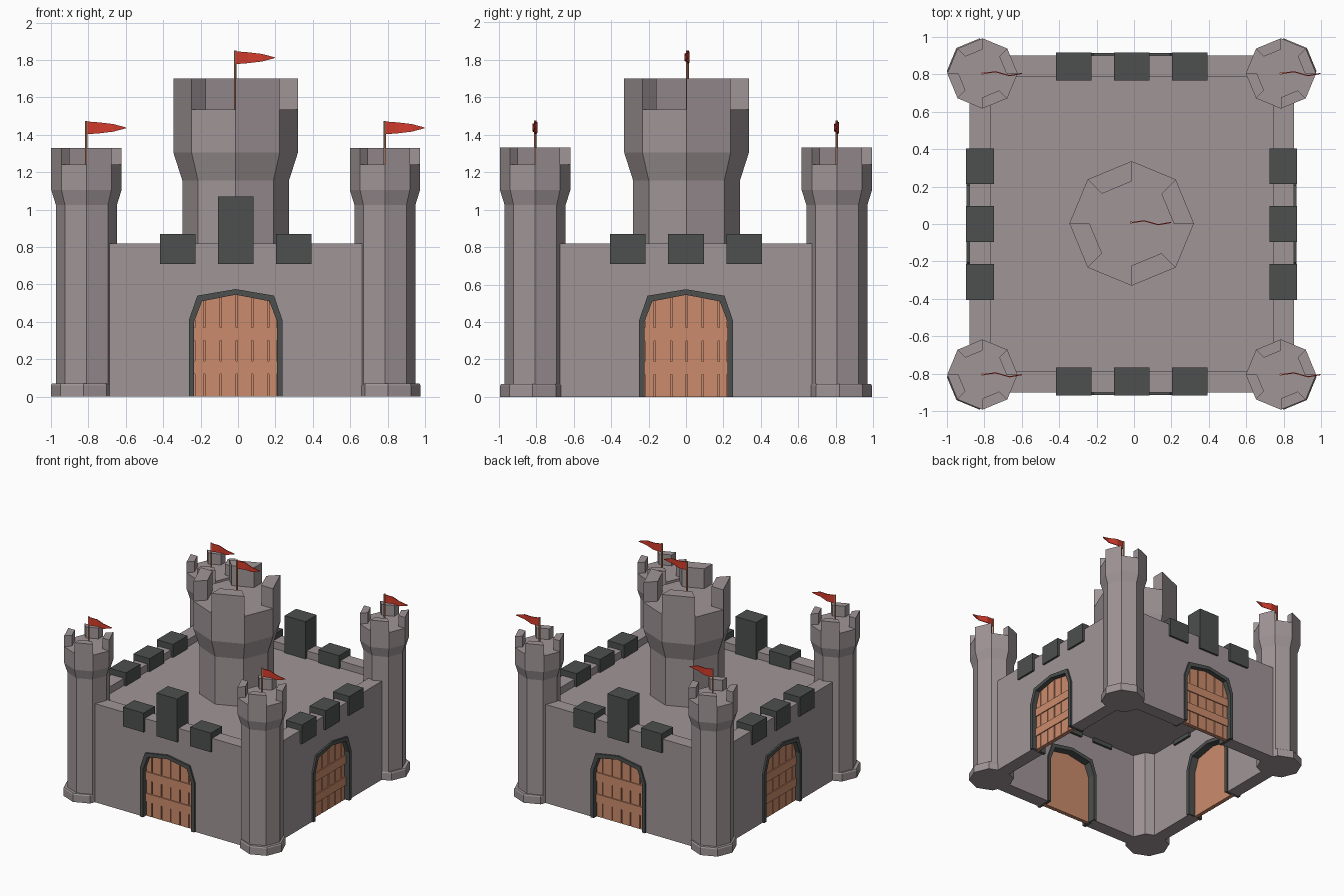
import bpy, bmesh, math
from mathutils import Matrix, Vector

if "Cube" in bpy.data.objects:
    bpy.data.objects.remove(bpy.data.objects["Cube"])

CX = -0.0125  # castle axis; flags stick out to +x


def material(name, rgb):
    m = bpy.data.materials.new(name)
    m.diffuse_color = (*rgb, 1)
    m.use_nodes = True
    m.node_tree.nodes["Principled BSDF"].inputs["Base Color"].default_value = m.diffuse_color
    return m


STONE = material("warm grey stone", (0.35, 0.30, 0.31))
DARK = material("dark grey stone", (0.075, 0.08, 0.08))
WOOD = material("orange wood", (0.60, 0.26, 0.15))
RED = material("red cloth", (0.65, 0.045, 0.025))


def finish(bm, name, mat, xf=None):
    bmesh.ops.recalc_face_normals(bm, faces=bm.faces)
    if xf is not None:
        bm.transform(xf)
    me = bpy.data.meshes.new(name)
    bm.to_mesh(me)
    bm.free()
    me.materials.append(mat)
    ob = bpy.data.objects.new(name, me)
    bpy.context.collection.objects.link(ob)
    return ob


def add_prism(bm, base, offset):
    """Extrude a closed 3D outline along an offset."""
    a = [bm.verts.new(p) for p in base]
    b = [bm.verts.new(Vector(p) + Vector(offset)) for p in base]
    bm.faces.new(a)
    bm.faces.new(b[::-1])
    n = len(a)
    for i in range(n):
        j = (i + 1) % n
        bm.faces.new((a[i], a[j], b[j], b[i]))


def panel(name, mat, outlines, d0, d1, xf):
    """Upright slabs from (u, z) outlines, lying between distances d0 and d1 from the axis."""
    bm = bmesh.new()
    for o in outlines:
        add_prism(bm, [(u, -d0, z) for u, z in o], (0, d0 - d1, 0))
    return finish(bm, name, mat, xf)


def rect(u0, u1, z0, z1):
    return [(u0, z0), (u1, z0), (u1, z1), (u0, z1)]


def ring_point(r, k, z):
    a = k * math.pi / 4
    return Vector((r * math.cos(a), r * math.sin(a), z))


def octagon_tower(name, profile, merlon, x, y):
    """Eight-sided tower from (radius, z) rings, with wedge merlons on alternate sides."""
    bm = bmesh.new()
    rings = [[bm.verts.new(ring_point(r, k, z)) for k in range(8)] for r, z in profile]
    for lo, hi in zip(rings, rings[1:]):
        for k in range(8):
            j = (k + 1) % 8
            bm.faces.new((lo[k], lo[j], hi[j], hi[k]))
    bm.faces.new(rings[0][::-1])
    bm.faces.new(rings[-1])
    if merlon:
        r_in, top = merlon
        r, z = profile[-1]
        for k in (0, 2, 4, 6):
            add_prism(bm, [ring_point(r, k, z), ring_point(r, k + 1, z),
                           ring_point(r_in, k + 1, z), ring_point(r_in, k, z)], (0, 0, top - z))
    return finish(bm, name, STONE, Matrix.Translation((x, y, 0)))


def flag(name, x, y, z_floor, z_top):
    # thin pole
    bm = bmesh.new()
    add_prism(bm, [ring_point(0.007, k, z_floor - 0.01) for k in range(8)],
              (0, 0, z_top - z_floor + 0.01))
    finish(bm, name + "_pole", WOOD, Matrix.Translation((x, y, 0)))
    # waving pennant, tapering to a point
    zm = z_top - 0.038
    stations = [(0.005, 0, 0.034), (0.07, 0.009, 0.029), (0.145, -0.012, 0.02), (0.212, 0.0, 0.002)]
    bm = bmesh.new()
    rows = [[bm.verts.new((u, v + s, zm + h * t)) for s, t in
             ((-0.003, -1), (0.003, -1), (0.003, 1), (-0.003, 1))] for u, v, h in stations]
    for a, b in zip(rows, rows[1:]):
        for i in range(4):
            j = (i + 1) % 4
            bm.faces.new((a[i], a[j], b[j], b[i]))
    bm.faces.new(rows[0])
    bm.faces.new(rows[-1])
    finish(bm, name + "_cloth", RED, Matrix.Translation((x, y, 0)))


def arch(half, spring, sx, sz, apex):
    """Pointed low arch outline, left foot to right foot."""
    return [(-half, 0), (-half, spring), (-sx, sz), (0, apex), (sx, sz), (half, spring), (half, 0)]


OUTER = arch(0.25, 0.41, 0.205, 0.54, 0.575)
MIDDLE = arch(0.236, 0.405, 0.192, 0.525, 0.56)
INNER = arch(0.222, 0.40, 0.18, 0.51, 0.545)


def arch_z(u):
    """Height of the inner arch above position u."""
    pts = INNER[1:6]
    for (u0, z0), (u1, z1) in zip(pts, pts[1:]):
        if u0 <= u <= u1:
            return z0 + (z1 - z0) * (u - u0) / (u1 - u0)
    return 0.40


# Four walls, each with gate and battlements
for k, side in enumerate(("front", "right", "back", "left")):
    d = 0.90 if k % 2 == 0 else 0.868
    half = 0.80
    xf = Matrix.Translation((CX, 0, 0)) @ Matrix.Rotation(k * math.pi / 2, 4, 'Z')
    wall = [(-half, 0)] + MIDDLE + [(half, 0), (half, 0.82), (-half, 0.82)]
    panel(side + "_wall", STONE, [wall], d - 0.113, d, xf)
    panel(side + "_gate_frame", DARK, [OUTER + INNER[::-1]], d - 0.125, d + 0.014, xf)
    # door: backing board, planks split by narrow gaps, two cross battens
    panel(side + "_door_board", WOOD, [MIDDLE], d - 0.06, d - 0.04, xf)
    edges = [-0.222, -0.167, -0.08, 0.005, 0.09, 0.175, 0.222]
    planks = []
    for a, b in zip(edges, edges[1:]):
        a, b = a + 0.004, b - 0.004
        mids = [(u, arch_z(u)) for u in (0.18, 0, -0.18) if a < u < b]
        planks.append([(a, 0), (b, 0), (b, arch_z(b))] + mids + [(a, arch_z(a))])
    panel(side + "_door_planks", WOOD, planks, d - 0.041, d - 0.026, xf)
    panel(side + "_door_battens", WOOD,
          [rect(-0.222, 0.222, z, z + 0.07) for z in (0.12, 0.30)], d - 0.04, d - 0.018, xf)
    # dark merlons; the middle one is tall on front and back
    blocks = [rect(u - 0.095, u + 0.095, 0.71, 1.07 if u == 0 and k % 2 == 0 else 0.87)
              for u in (-0.31, 0, 0.31)]
    panel(side + "_merlons", DARK, blocks, d - 0.132, d + 0.017, xf)

# Roof deck, a little below the wall tops
bm = bmesh.new()
add_prism(bm, [(-0.80, -0.83, 0.745), (0.80, -0.83, 0.745), (0.80, 0.83, 0.745), (-0.80, 0.83, 0.745)],
          (0, 0, 0.015))
finish(bm, "roof_deck", STONE, Matrix.Translation((CX, 0, 0)))

# Central keep
octagon_tower("keep", [(0.285, 0.74), (0.285, 1.155), (0.333, 1.305), (0.333, 1.535)],
              (0.225, 1.70), CX, 0.003)
flag("keep_flag", CX - 0.003, 0.008, 1.535, 1.85)

# Corner towers with wider feet and flags
for sx, xn in ((-1, "left"), (1, "right")):
    for sy, yn in ((-1, "front"), (1, "back")):
        x, y = CX + sx * 0.798, sy * 0.805
        name = yn + "_" + xn + "_tower"
        octagon_tower(name, [(0.163, 0), (0.163, 1.025), (0.188, 1.105), (0.188, 1.24)],
                      (0.128, 1.33), x, y)
        octagon_tower(name + "_foot", [(0.174, 0), (0.174, 0.06), (0.168, 0.07)], None,
                      CX + sx * 0.814, sy * 0.818)
        flag(name + "_flag", x, y, 1.24, 1.475)
